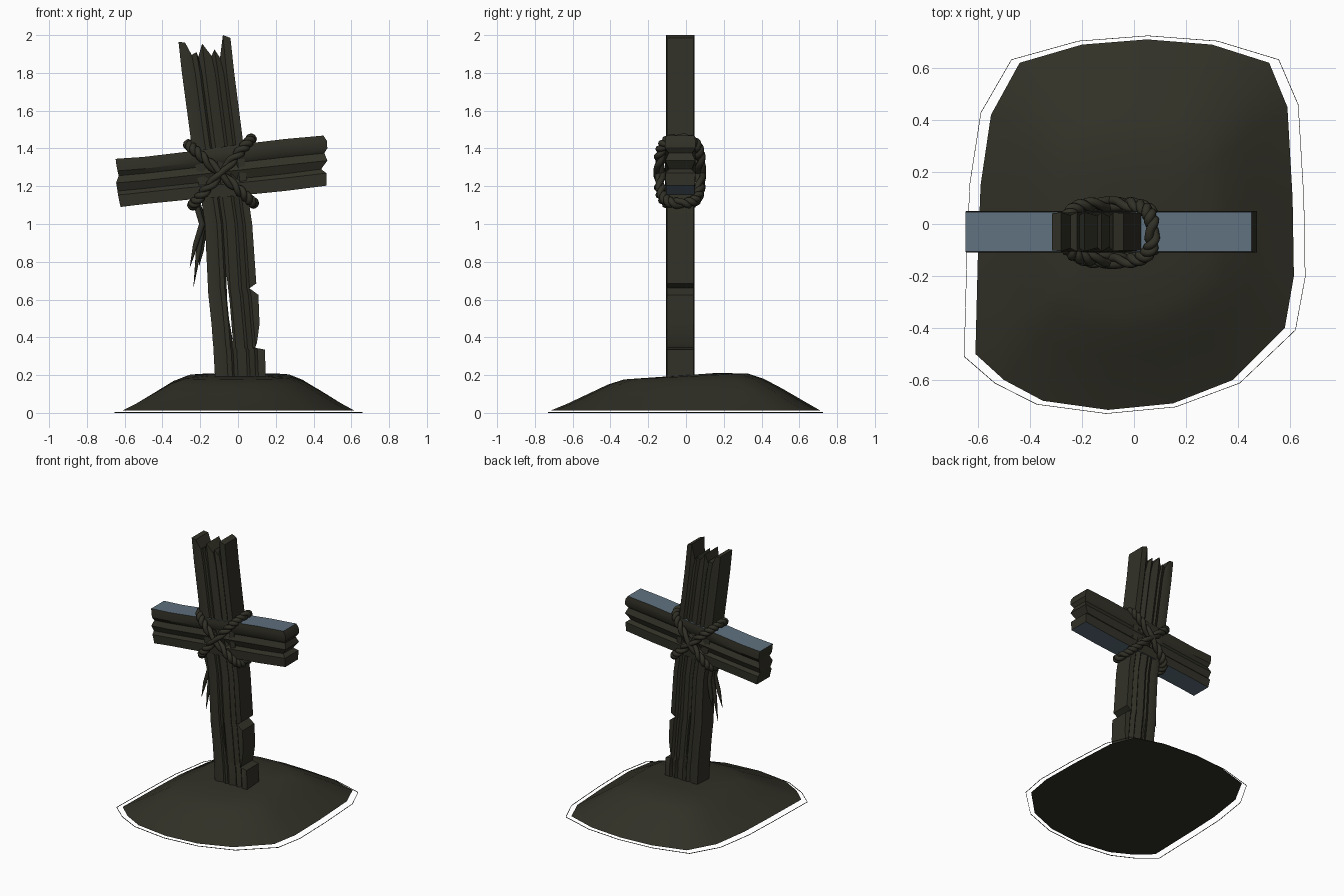
import bpy, bmesh, math
from mathutils import Vector

if "Cube" in bpy.data.objects:
    bpy.data.objects.remove(bpy.data.objects["Cube"])


def material(name, rgb):
    m = bpy.data.materials.new(name)
    m.diffuse_color = (*rgb, 1)
    m.use_nodes = True
    m.node_tree.nodes["Principled BSDF"].inputs["Base Color"].default_value = m.diffuse_color
    return m


DARK = material("dark olive", (0.031, 0.030, 0.020))
BLUE = material("slate blue", (0.115, 0.165, 0.21))


def finish(name, bm, mats, angle=35):
    bmesh.ops.recalc_face_normals(bm, faces=bm.faces)
    me = bpy.data.meshes.new(name)
    bm.to_mesh(me)
    bm.free()
    ob = bpy.data.objects.new(name, me)
    bpy.context.collection.objects.link(ob)
    for m in mats:
        me.materials.append(m)
    smooth(ob, angle)
    return ob


def smooth(ob, angle):
    bpy.ops.object.select_all(action='DESELECT')
    ob.select_set(True)
    bpy.context.view_layer.objects.active = ob
    bpy.ops.object.shade_smooth_by_angle(angle=math.radians(angle))


def plank(name, rows, grooves, y0, y1, place, side_mat=0):
    """rows: lists of (along, across) per column; grooves: depth per column."""
    bm = bmesh.new()
    front, back = [], []
    for row in rows:
        front.append([bm.verts.new(place(a, c, y0 + g)) for (a, c), g in zip(row, grooves)])
        back.append([bm.verts.new(place(a, c, y1 - g)) for (a, c), g in zip(row, grooves)])
    nr, nc = len(rows), len(grooves)
    for i in range(nr - 1):
        for j in range(nc - 1):
            for g in (front, back):
                bm.faces.new((g[i][j], g[i + 1][j], g[i + 1][j + 1], g[i][j + 1]))
        for j in (0, nc - 1):
            f = bm.faces.new((front[i][j], front[i + 1][j], back[i + 1][j], back[i][j]))
            f.material_index = side_mat
    for i in (0, nr - 1):
        for j in range(nc - 1):
            bm.faces.new((front[i][j], front[i][j + 1], back[i][j + 1], back[i][j]))
    return finish(name, bm, [DARK, BLUE])


# Upright post: grooved plank with splintered top and notched right edge
top = [(-.315, 1.965), (-.28, 1.96), (-.245, 1.895), (-.22, 1.91), (-.21, 1.885), (-.19, 1.955),
       (-.14, 1.89), (-.125, 1.925), (-.095, 1.88), (-.08, 2.0), (-.04, 1.985)]
us = [(x + .315) / .275 for x, z in top]
edges = [(.12, -.118, .15, 0), (.335, -.13, .142, 0), (.345, -.13, .13, .04), (.37, -.133, .13, .03),
         (.47, -.14, .12, .006), (.625, -.157, .108, 0), (.66, -.16, .098, .038), (.685, -.16, .097, 0),
         (1.0, -.175, .075, 0), (1.1, -.19, .06, 0), (1.45, -.25, .025, 0), (1.8, -.297, -.02, 0)]
rows = []
for z, lo, hi, notch in edges:
    row = [(z, lo + (hi - lo) * u) for u in us]
    row[-1] = (z, hi - notch)
    rows.append(row)
rows.append([(z, x) for x, z in top])
post = plank("upright_post", rows, [.004, 0, .012, 0, .012, 0, .014, 0, .016, 0, .004],
             -.105, .045, lambda a, c, y: (c, y, a))

# Narrow split cut right through the lower post
bm = bmesh.new()
slit = [(-.062, .74), (-.045, .6), (-.026, .37), (-.048, .5), (-.058, .6)]
f = bm.faces.new([bm.verts.new((x, -.3, z)) for x, z in slit])
ext = bmesh.ops.extrude_face_region(bm, geom=[f])
bmesh.ops.translate(bm, vec=(0, .6, 0), verts=[v for v in ext['geom'] if isinstance(v, bmesh.types.BMVert)])
cutter = finish("split_cutter", bm, [DARK])
cutter.hide_render = True
mod = post.modifiers.new("split", 'BOOLEAN')
mod.operation, mod.object, mod.solver = 'DIFFERENCE', cutter, 'EXACT'
bpy.context.view_layer.objects.active = post
bpy.ops.object.modifier_apply(modifier=mod.name)
bpy.data.objects.remove(cutter)
smooth(post, 35)

# Tilted crossbeam: chipped ends, blue upper and lower faces
bu = [0, .25, .33, .5, .65, .75, .9, 1]
left = [-.622, -.635, -.638, -.645, -.632, -.638, -.645, -.648]
right = [.468, .468, .44, .473, .457, .473, .47, .452]
span = [(-.5, 1.105, 1.355), (-.25, 1.13, 1.385), (0, 1.15, 1.42), (.25, 1.175, 1.45)]


def across(lo, hi):
    return [lo + (hi - lo) * u for u in bu]


rows = [list(zip(left, across(1.09, 1.345)))]
rows += [[(x, c) for c in across(lo, hi)] for x, lo, hi in span]
rows.append(list(zip(right, across(1.203, 1.468))))
plank("crossbeam", rows, [.004, 0, .02, 0, .018, 0, 0, .004], -.11, .05,
      lambda a, c, y: (a, y, c), side_mat=1)


# Swept tubes
def tube(name, strands, depth, cyclic):
    cu = bpy.data.curves.new(name, 'CURVE')
    cu.dimensions = '3D'
    cu.bevel_depth, cu.bevel_resolution, cu.use_fill_caps = depth, 2, True
    for pts in strands:
        sp = cu.splines.new('POLY')
        sp.points.add(len(pts) - 1)
        for p, (co, r) in zip(sp.points, pts):
            p.co, p.radius = (*co, 1), r
        sp.use_cyclic_u = cyclic
    cu.materials.append(DARK)
    ob = bpy.data.objects.new(name, cu)
    bpy.context.collection.objects.link(ob)
    bpy.ops.object.select_all(action='DESELECT')
    ob.select_set(True)
    bpy.context.view_layer.objects.active = ob
    bpy.ops.object.convert(target='MESH')
    smooth(bpy.context.object, 60)


# Twisted rope loops crossing diagonally around the joint
def rope_loop(name, centre, half, depth):
    centre, half = Vector(centre), Vector(half)
    yaxis = Vector((0, 1, 0))
    normal = half.normalized().cross(yaxis)

    def path(t):
        c, s = math.cos(t), math.sin(t)
        return (centre + half * math.copysign(abs(c) ** .6, c)
                + yaxis * depth * math.copysign(abs(s) ** .6, s))

    n, turns, strands = 160, 11, []
    for k in range(2):
        pts = []
        for i in range(n):
            t = 2 * math.pi * (i + .5) / n
            tangent = (path(t + .01) - path(t - .01)).normalized()
            side = tangent.cross(normal)
            a = turns * t + k * math.pi
            pts.append((path(t) + (normal * math.cos(a) + side * math.sin(a)) * .013, 1))
        strands.append(pts)
    tube(name, strands, .017, True)


rope_loop("rope_falling", (-.09, -.03, 1.265), (.172, 0, -.155), .106)
rope_loop("rope_rising", (-.085, -.033, 1.275), (.155, 0, .175), .11)

# Frayed rope ends hanging at the left of the post
fray = [[(-.22, 1.1), (-.19, 1.0), (-.225, .89), (-.255, .77)],
        [(-.21, 1.1), (-.185, 1.0), (-.21, .85), (-.235, .67)],
        [(-.2, 1.08), (-.18, .98), (-.195, .86), (-.205, .78)]]
tube("frayed_rope_ends",
     [[((x, -.07 + .025 * k, z), r) for (x, z), r in zip(p, (1, 1.1, .9, .05))]
      for k, p in enumerate(fray)], .015, False)

# Earth mound: rounded outline shrunk in rings up to a gentle crown
outline = [(-.61, -.5), (-.6, -.1), (-.59, .15), (-.55, .42), (-.44, .62), (-.2, .69), (.05, .71),
           (.3, .69), (.52, .62), (.59, .45), (.61, .1), (.615, -.2), (.58, -.4), (.38, -.6),
           (.15, -.69), (-.1, -.715), (-.35, -.68), (-.5, -.6)]
bm = bmesh.new()
rings = []
for t, z in ((1, .013), (.88, .055), (.72, .115), (.58, .165), (.46, .193), (.22, .2)):
    rings.append([bm.verts.new((x * t, y * t, z + .09 * y * t * (1 - t))) for x, y in outline])
n = len(outline)
for a, b in zip(rings, rings[1:]):
    for i in range(n):
        bm.faces.new((a[i], a[(i + 1) % n], b[(i + 1) % n], b[i]))
crown = bm.verts.new((0, 0, .2))
for i in range(n):
    bm.faces.new((rings[-1][i], rings[-1][(i + 1) % n], crown))
bm.faces.new(rings[0])
finish("earth_mound", bm, [DARK], 40)

# Hair-thin rim around the foot of the mound
bm = bmesh.new()
loops = [[bm.verts.new((x * s * 1.05, y * s, z)) for x, y in outline]
         for s, z in ((1.021, 0), (1.021, .004), (1.018, .004), (1.018, 0))]
for k in range(4):
    a, b = loops[k], loops[(k + 1) % 4]
    for i in range(n):
        bm.faces.new((a[i], a[(i + 1) % n], b[(i + 1) % n], b[i]))
finish("mound_rim", bm, [DARK])
